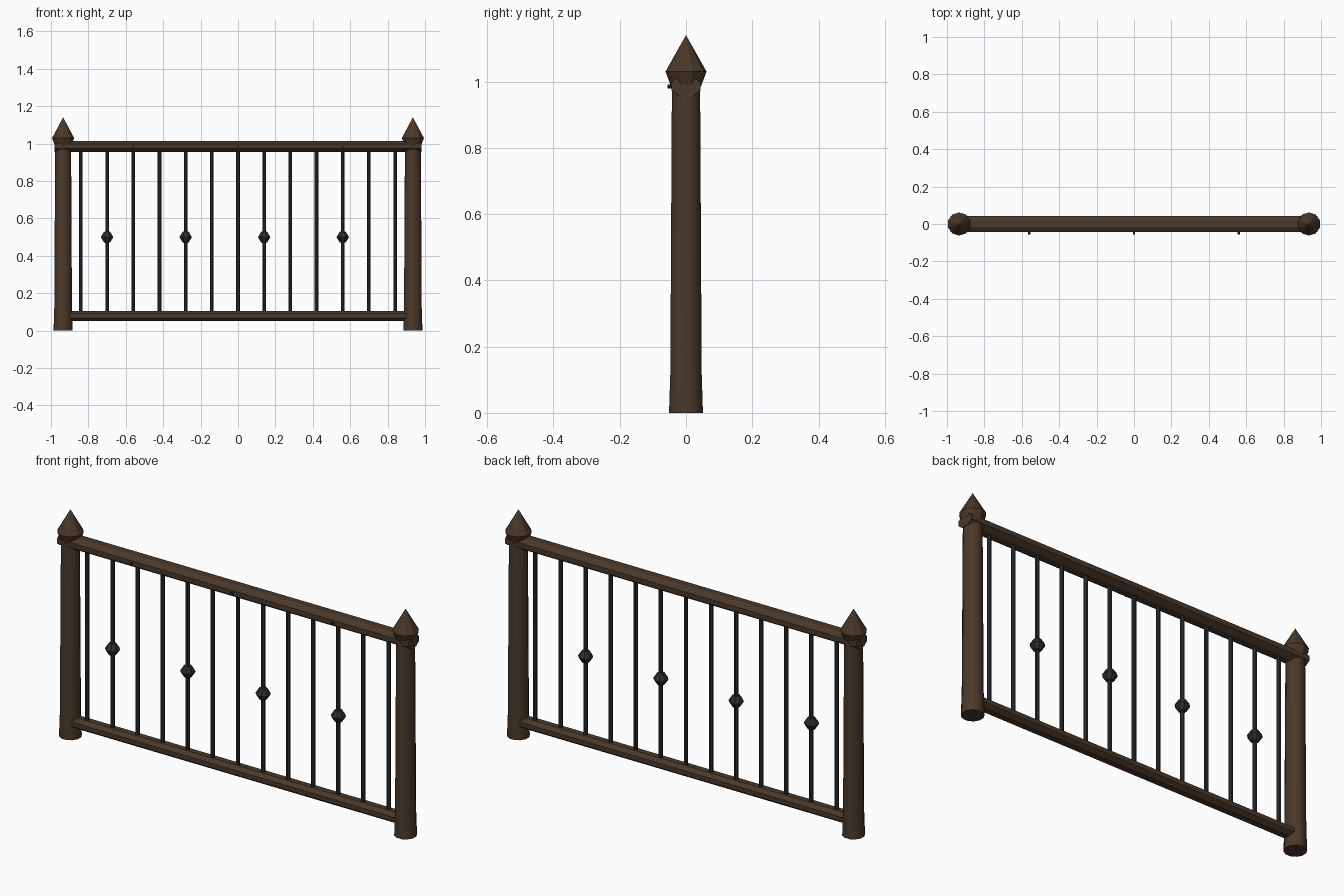
import bpy
import math
from mathutils import Matrix

cube = bpy.data.objects.get("Cube")
if cube:
    bpy.data.objects.remove(cube, do_unlink=True)


def material(name, rgb):
    m = bpy.data.materials.new(name)
    m.use_nodes = True
    m.diffuse_color = (*rgb, 1)
    bsdf = m.node_tree.nodes["Principled BSDF"]
    bsdf.inputs["Base Color"].default_value = (*rgb, 1)
    bsdf.inputs["Roughness"].default_value = 0.8
    return m


wood = material("dark_brown_wood", (0.068, 0.040, 0.023))
iron = material("black_iron", (0.026, 0.028, 0.031))


def lathe(name, profile, sides, mat, matrix, smooth=False):
    """Stack rings of (radius, height); a zero radius makes a point."""
    verts, faces, rings = [], [], []
    for r, z in profile:
        ring = []
        for i in range(sides if r else 1):
            a = math.tau * (i + 0.5) / sides
            ring.append(len(verts))
            verts.append((r * math.cos(a), r * math.sin(a), z))
        rings.append(ring)
    for lo, hi in zip(rings, rings[1:]):
        for i in range(sides):
            j = (i + 1) % sides
            quad = [lo[i % len(lo)], lo[j % len(lo)], hi[j % len(hi)], hi[i % len(hi)]]
            faces.append(list(dict.fromkeys(quad)))
    if len(rings[0]) > 1:
        faces.append(rings[0][::-1])
    if len(rings[-1]) > 1:
        faces.append(rings[-1])
    mesh = bpy.data.meshes.new(name)
    mesh.from_pydata(verts, [], faces)
    mesh.materials.append(mat)
    obj = bpy.data.objects.new(name, mesh)
    obj.matrix_world = matrix
    bpy.context.collection.objects.link(obj)
    if smooth:
        mesh.shade_smooth()
        mesh.set_sharp_from_angle(angle=math.radians(40))
    return obj


def rail(name, z, half_length, half_depth, half_height):
    """Eight-sided beam along x."""
    k = 1 / math.cos(math.pi / 8)
    m = (Matrix.Translation((0, 0, z)) @ Matrix.Rotation(math.pi / 2, 4, "Y")
         @ Matrix.Diagonal((half_height * k, half_depth * k, 1, 1)))
    lathe(name, [(1, -half_length), (1, half_length)], 8, wood, m)


# Posts with a flared foot and pointed caps
for side, x in (("left", 0.935), ("right", -0.935)):
    at = Matrix.Translation((x, 0, 0))
    lathe(side + "_post", [(0.053, 0), (0.049, 0.12), (0.044, 1.0)], 12, wood, at, True)
    lathe(side + "_post_cap", [(0.045, 0.985), (0.062, 1.03), (0, 1.14)], 10, wood, at)

# Rails
rail("top_rail", 0.985, 0.98, 0.044, 0.03)
rail("bottom_rail", 0.079, 0.9, 0.036, 0.027)

# Balusters, every third one carrying a knot
for i in range(13):
    x = -0.84 + 0.14 * i
    lathe(f"baluster_{i + 1}", [(0.0105, 0.08), (0.0105, 0.98)], 8, iron,
          Matrix.Translation((x, 0, 0)), True)
    if i % 3 == 1 and i < 12:
        lathe(f"baluster_knot_{i + 1}",
              [(0, -0.034), (0.018, -0.028), (0.036, 0), (0.018, 0.028), (0, 0.034)],
              8, iron, Matrix.Translation((x, 0, 0.5)))

# Small studs on the front of the top rail
for name, x in (("right", -0.56), ("middle", 0), ("left", 0.56)):
    lathe(name + "_rail_stud", [(0.006, 0), (0.006, 0.02)], 8, iron,
          Matrix.Translation((x, -0.036, 0.985)) @ Matrix.Rotation(math.pi / 2, 4, "X"))
